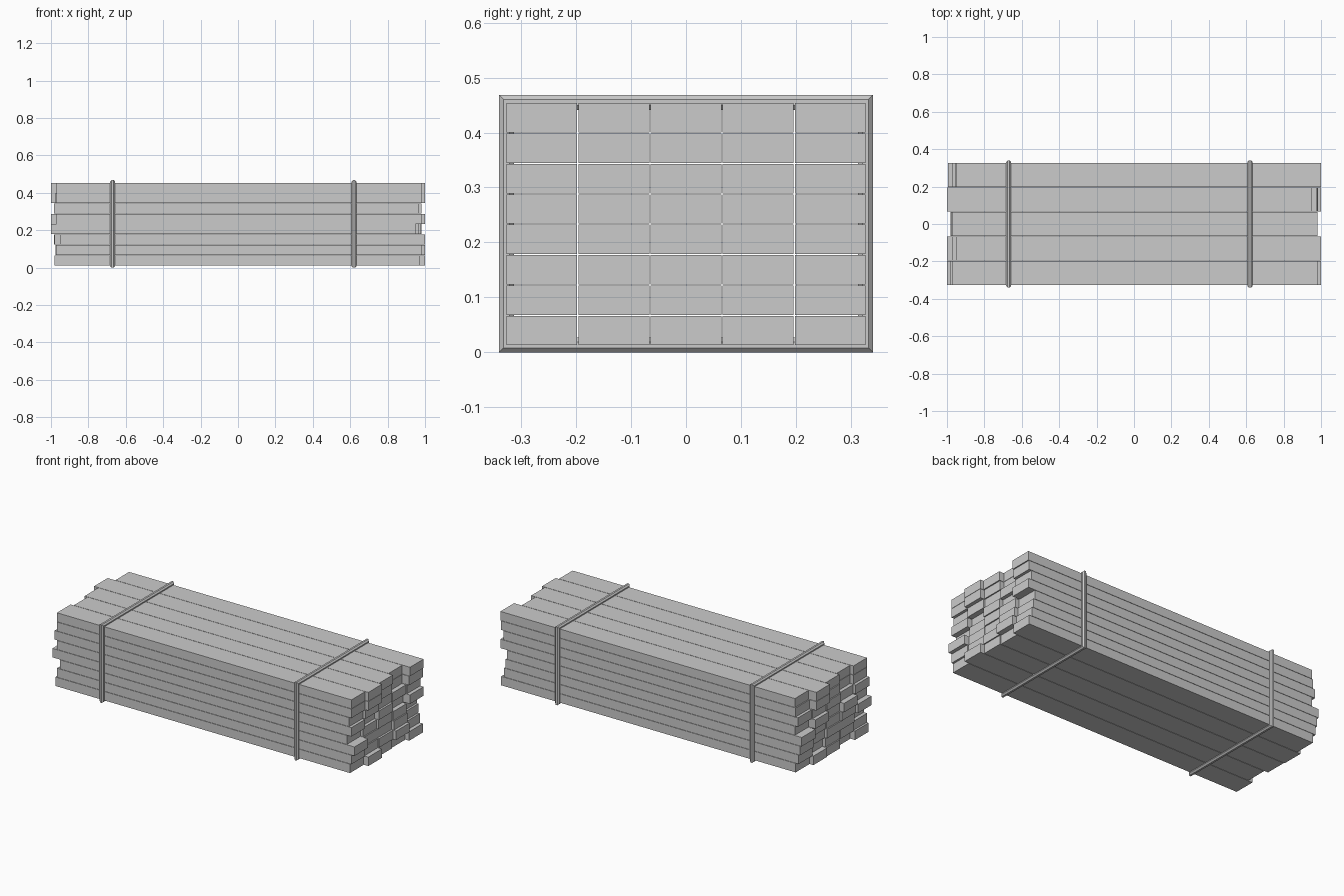
import bpy, bmesh, math

if "Cube" in bpy.data.objects:
    bpy.data.objects.remove(bpy.data.objects["Cube"])

LENGTH = 1.95            # every plank has the same length, only slid in or out
PITCH_Y, PITCH_Z = 0.1312, 0.0553
WIDTH, HEIGHT = 0.1288, 0.0535
BOTTOM = 0.012

# lengthwise slide of each plank: rows from bottom to top, columns front to back
SLIDES = [
    (-0.005, 0.025, 0.0, -0.005, 0.02),
    (0.005, 0.0, 0.005, 0.025, 0.0),
    (0.025, -0.005, -0.005, 0.01, -0.01),
    (-0.025, -0.01, 0.0, 0.005, -0.02),
    (0.005, -0.025, 0.005, -0.02, 0.025),
    (-0.01, 0.005, -0.005, 0.0, 0.005),
    (0.005, 0.025, 0.0, -0.025, 0.02),
    (0.005, 0.025, 0.005, -0.025, 0.025),
]


def add_object(name, bm):
    bmesh.ops.recalc_face_normals(bm, faces=bm.faces)
    mesh = bpy.data.meshes.new(name)
    bm.to_mesh(mesh)
    bm.free()
    obj = bpy.data.objects.new(name, mesh)
    bpy.context.collection.objects.link(obj)
    return obj


def plank(name, x, y, z):
    bm = bmesh.new()
    bmesh.ops.create_cube(bm, size=1)
    bmesh.ops.scale(bm, vec=(LENGTH, WIDTH, HEIGHT), verts=bm.verts)
    bmesh.ops.translate(bm, vec=(x, y, z), verts=bm.verts)
    return add_object(name, bm)


def strap(name, x, half_y=0.3265, half_z=0.2205, mid_z=0.234, flat=0.0135):
    # octagonal rod running round the stack with mitred corners
    bm = bmesh.new()
    radius = flat / math.cos(math.pi / 8)
    rings = []
    for sy, sz in ((-1, -1), (1, -1), (1, 1), (-1, 1)):
        ring = []
        for k in range(8):
            a = math.pi / 8 + k * math.pi / 4
            u, v = radius * math.cos(a), radius * math.sin(a)
            ring.append(bm.verts.new((x + v, sy * (half_y + u),
                                      mid_z + sz * (half_z + u))))
        rings.append(ring)
    for i in range(4):
        a, b = rings[i], rings[(i + 1) % 4]
        for k in range(8):
            n = (k + 1) % 8
            bm.faces.new((a[k], a[n], b[n], b[k]))
    return add_object(name, bm)


# stacked planks
for r, row in enumerate(SLIDES):
    for c, slide in enumerate(row):
        plank(f"plank_row{r + 1}_col{c + 1}", slide,
              (c - 2) * PITCH_Y, BOTTOM + (r + 0.5) * PITCH_Z)

# binding straps
strap("strap_left", -0.67)
strap("strap_right", 0.62)
